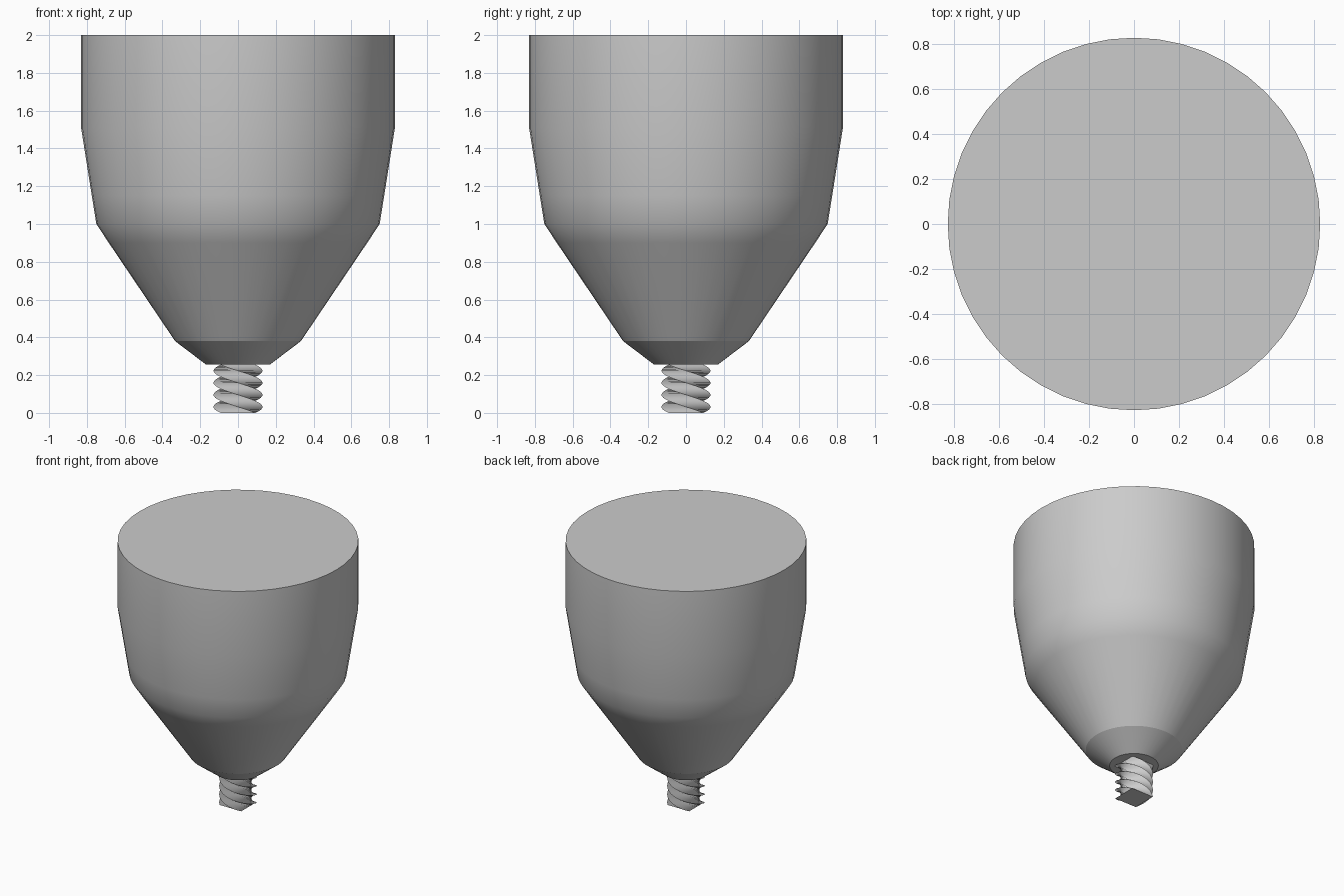
import bpy
import bmesh
import math

cube = bpy.data.objects.get("Cube")
if cube:
    bpy.data.objects.remove(cube, do_unlink=True)

grey = bpy.data.materials.new("plain_grey")
colour = (0.6, 0.6, 0.6, 1)
grey.diffuse_color = colour
grey.use_nodes = True
grey.node_tree.nodes["Principled BSDF"].inputs["Base Color"].default_value = colour


def loft(name, rings, is_sharp):
    """Skin a stack of equal rings, cap both ends, and crease chosen edges."""
    bm = bmesh.new()
    loops = [[bm.verts.new(p) for p in ring] for ring in rings]
    count = len(loops[0])
    for low, high in zip(loops, loops[1:]):
        for i in range(count):
            j = (i + 1) % count
            bm.faces.new((low[i], low[j], high[j], high[i]))
    bm.faces.new(loops[0][::-1])
    bm.faces.new(loops[-1])
    for face in bm.faces:
        face.smooth = True
    for edge in bm.edges:
        edge.smooth = not is_sharp(edge)
    mesh = bpy.data.meshes.new(name)
    bm.to_mesh(mesh)
    bm.free()
    mesh.materials.append(grey)
    obj = bpy.data.objects.new(name, mesh)
    bpy.context.collection.objects.link(obj)
    return obj


def ring(radius, z, sides, turn=0):
    return [(radius * math.cos(turn + math.tau * i / sides),
             radius * math.sin(turn + math.tau * i / sides), z)
            for i in range(sides)]


# Tapered body, with support loops either side of the soft shoulder
profile = [(0.168, 0.255), (0.333, 0.38), (0.684, 0.9), (0.75, 1.0),
           (0.774, 1.15), (0.83, 1.505), (0.83, 2.0)]
creases = (0.255, 0.38, 2.0)


def body_crease(edge):
    a, b = (v.co.z for v in edge.verts)
    return abs(a - b) < 1e-4 and any(abs(a - z) < 1e-3 for z in creases)


loft("body", [ring(r, z, 48) for r, z in profile], body_crease)

# Threaded stud: a square bar given one full left-handed twist
height, steps = 0.255, 32
stud_rings = [ring(0.13, height * k / steps, 4, math.pi / 4 - math.tau * k / steps)
              for k in range(steps + 1)]


def stud_crease(edge):
    a, b = edge.verts
    level = abs(a.co.z - b.co.z) < 1e-4
    at_end = a.co.z < 1e-4 or a.co.z > height - 1e-4
    return at_end if level else True


loft("threaded_stud", stud_rings, stud_crease)
